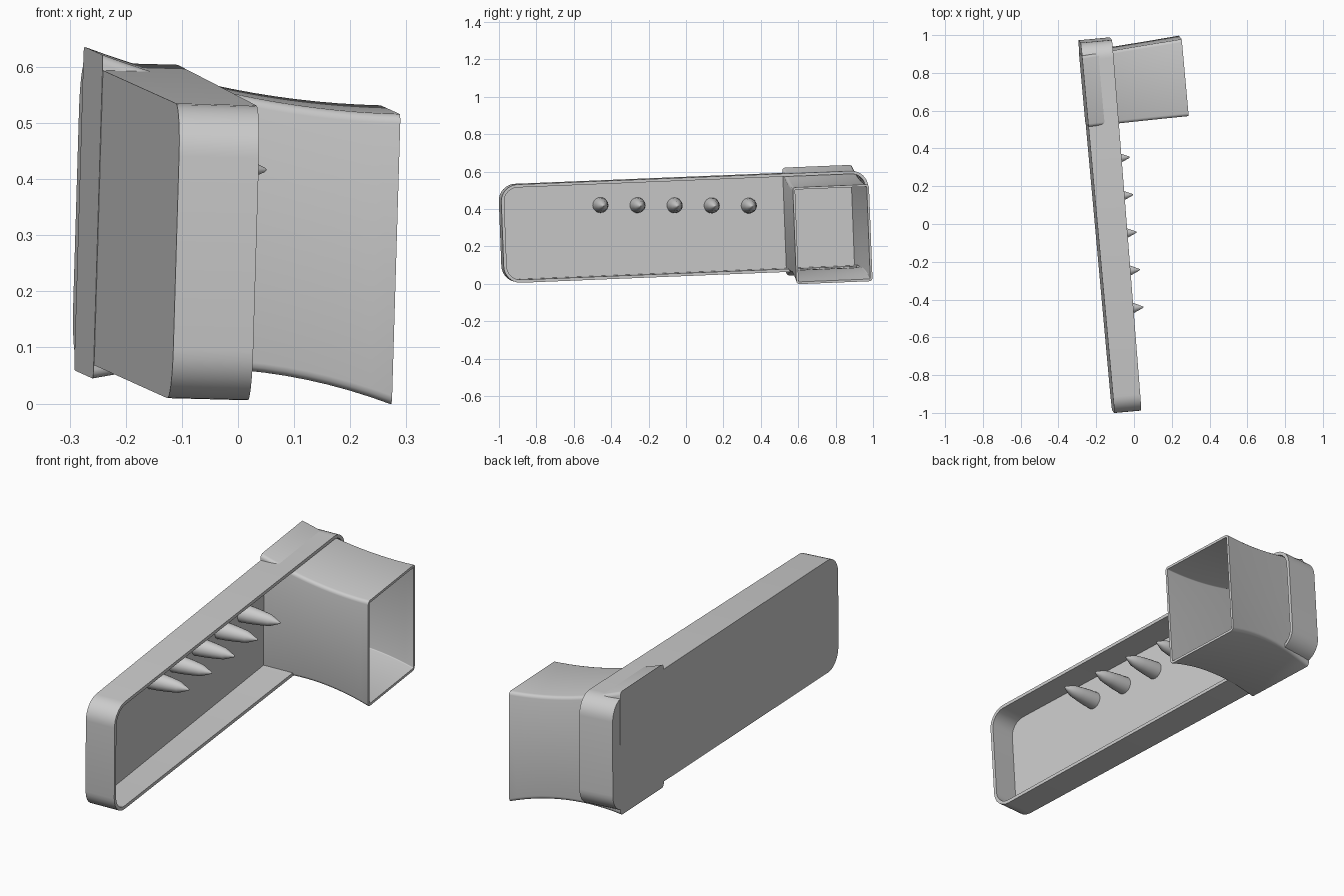
import bpy, math
from mathutils import Vector

if "Cube" in bpy.data.objects:
    bpy.data.objects.remove(bpy.data.objects["Cube"])

# Local frame of the slightly turned rack: L along, U up, N outward from the back
L = Vector((-0.091, 1.0, 0.041)).normalized()
U = Vector((0.03, -0.041, 1.0))
U = (U - L * U.dot(L)).normalized()
N = L.cross(U)
ORIGIN = Vector((-0.118, -0.984, 0.006))

grey = bpy.data.materials.new("light_grey")
grey.diffuse_color = (0.6, 0.6, 0.6, 1)
grey.use_nodes = True
grey.node_tree.nodes["Principled BSDF"].inputs["Base Color"].default_value = grey.diffuse_color


def place(l, u, n):
    return ORIGIN + L * l + U * u + N * n


def rounded_rect(l0, l1, u0, u1, r, seg):
    pts = []
    for i, (cl, cu) in enumerate(((l1 - r, u1 - r), (l0 + r, u1 - r),
                                  (l0 + r, u0 + r), (l1 - r, u0 + r))):
        for k in range(seg + 1):
            a = math.pi / 2 * (i + k / seg)
            pts.append((cl + r * math.cos(a), cu + r * math.sin(a)))
    return pts


def loft(name, rings, angle=35):
    """Skin closed rings of world points and cap both ends."""
    m = len(rings[0])
    verts = [p for ring in rings for p in ring]
    faces = [(j * m + i, j * m + (i + 1) % m, (j + 1) * m + (i + 1) % m, (j + 1) * m + i)
             for j in range(len(rings) - 1) for i in range(m)]
    faces.append(tuple(reversed(range(m))))
    faces.append(tuple(range((len(rings) - 1) * m, len(rings) * m)))
    me = bpy.data.meshes.new(name)
    me.from_pydata(verts, [], faces)
    me.materials.append(grey)
    me.update()
    ob = bpy.data.objects.new(name, me)
    bpy.context.collection.objects.link(ob)
    bpy.ops.object.select_all(action='DESELECT')
    ob.select_set(True)
    bpy.context.view_layer.objects.active = ob
    bpy.ops.object.shade_smooth_by_angle(angle=math.radians(angle))
    return ob


# Shallow tray with rounded corners, a little deeper at the far end
LEN, HEIGHT, WALL, FLOOR = 1.97, 0.526, 0.016, 0.016
outer = rounded_rect(0, LEN, 0, HEIGHT, 0.09, 8)
inner = rounded_rect(WALL, LEN - WALL, WALL, HEIGHT - WALL, 0.09 - WALL, 8)


def rim(l):
    return 0.143 + 0.012 * l


loft("tray", [[place(l, u, 0) for l, u in outer],
              [place(l, u, rim(l)) for l, u in outer],
              [place(l, u, rim(l)) for l, u in inner],
              [place(l, u, FLOOR) for l, u in inner]])

# Flared square holder: concave top and bottom, open mouth, closed back
DEPTH, STEPS, SKIN = 0.535, 14, 0.012


def holder_ring(n, inset):
    t = n / DEPTH
    l0, l1 = 1.527 + 0.004 * t, 1.904 + 0.036 * t
    top = 0.4615 + 0.0915 * (1 - t) ** 2
    bottom = -0.024 + 0.22 * n - 0.525 * n * n
    pts = rounded_rect(l0 + inset, l1 - inset, bottom + inset, top - inset,
                       0.016 - inset, 3)
    return [place(l, u, n) for l, u in pts]


depths = [-0.001 + (DEPTH + 0.001) * i / STEPS for i in range(STEPS + 1)]
rings = [holder_ring(n, 0) for n in depths]
rings += [holder_ring(max(n, FLOOR + 0.002), SKIN) for n in reversed(depths)]
loft("square_holder", rings)

# Five tapered pegs with pointed tips
PROFILE = ((0.010, 0.042), (0.06, 0.039), (0.11, 0.033), (0.155, 0.026),
           (0.18, 0.015), (0.204, 0.004), (0.207, 0.001))
for i in range(5):
    cl, cu = 0.543 + 0.199 * i, 0.394 - 0.009 * i
    loft(f"peg_{i + 1}", [[place(cl + r * math.cos(a), cu + r * math.sin(a), n)
                           for a in (math.tau * k / 20 for k in range(20))]
                          for n, r in PROFILE])
